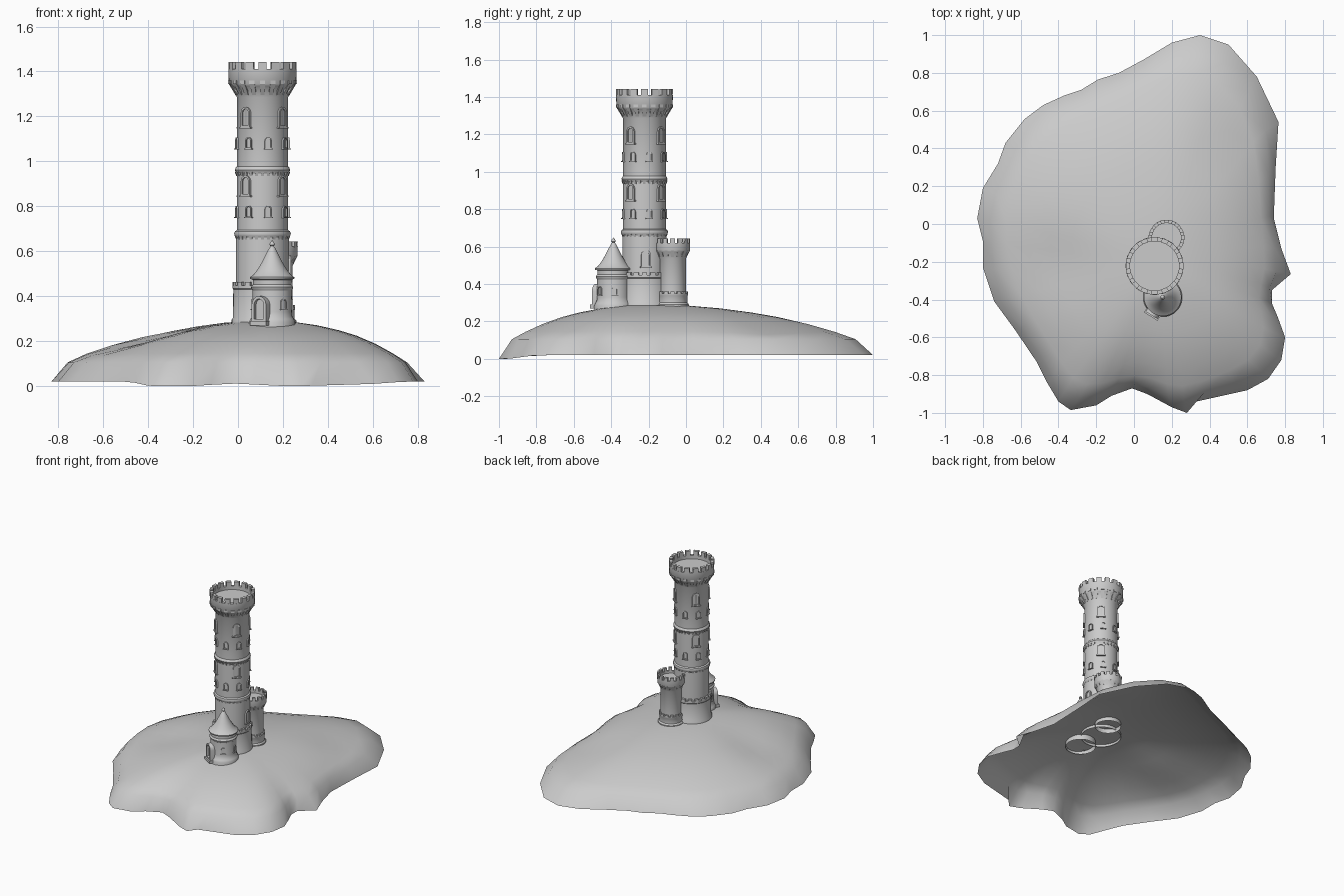
import bpy, bmesh
from math import cos, sin, pi, radians, exp, hypot
from mathutils import Matrix, Vector

if "Cube" in bpy.data.objects:
    bpy.data.objects.remove(bpy.data.objects["Cube"])


def finish(bm, name, angle=35, recalc=True):
    if recalc:
        bmesh.ops.recalc_face_normals(bm, faces=bm.faces)
    me = bpy.data.meshes.new(name)
    bm.to_mesh(me)
    bm.free()
    ob = bpy.data.objects.new(name, me)
    bpy.context.collection.objects.link(ob)
    bpy.ops.object.select_all(action='DESELECT')
    ob.select_set(True)
    bpy.context.view_layer.objects.active = ob
    bpy.ops.object.shade_smooth_by_angle(angle=radians(angle))
    return ob


def bridge(bm, a, b):
    n = len(a)
    for i in range(n):
        bm.faces.new((a[i], a[(i + 1) % n], b[(i + 1) % n], b[i]))


def lathe(name, c, prof, n=48):
    """Revolve (radius, z) points; a zero radius closes the end."""
    bm = bmesh.new()
    prev = None
    for r, z in prof:
        if r == 0:
            tip = bm.verts.new((c[0], c[1], z))
            for i in range(n):
                bm.faces.new((prev[i], prev[(i + 1) % n], tip))
            break
        ring = [bm.verts.new((c[0] + r * cos(2 * pi * i / n), c[1] + r * sin(2 * pi * i / n), z))
                for i in range(n)]
        if prev:
            bridge(bm, prev, ring)
        prev = ring
    return finish(bm, name)


def blocks(name, c, n, z0, z1, rin, rout0, rout1, fill=0.6, offset=0.0):
    """Ring of n wedge blocks; outer radius goes from rout0 (bottom) to rout1 (top)."""
    bm = bmesh.new()
    half = pi / n * fill
    for k in range(n):
        a = 2 * pi * k / n + offset
        rings = []
        for z, ro in ((z0, rout0), (z1, rout1)):
            rings.append([bm.verts.new((c[0] + r * cos(a + t), c[1] + r * sin(a + t), z))
                          for r, t in ((rin, -half), (ro, -half), (ro, half), (rin, half))])
        bridge(bm, rings[0], rings[1])
        bm.faces.new(rings[0])
        bm.faces.new(rings[1])
    return finish(bm, name)


def arch(w, h, n=8):
    pts = [(-w / 2, 0), (w / 2, 0)]
    return pts + [(w / 2 * cos(pi * i / n), h - w / 2 + w / 2 * sin(pi * i / n)) for i in range(n + 1)]


def windows(name, c, r, z, w, h, angles, out=0.008, sill=True):
    """Arched frames with a sunken panel and a sill, placed around a wall."""
    bm = bmesh.new()
    t = w * 0.17
    for deg in angles:
        a = radians(deg)
        m = Matrix.Translation((c[0], c[1], z)) @ Matrix.Rotation(a, 4, 'Z')

        def ring(pts, x, dz=0):
            return [bm.verts.new(m @ Vector((x, y, q + dz))) for y, q in pts]
        big, small = arch(w, h), arch(w - 2 * t, h - 2 * t)
        loops = [ring(big, r - 0.015), ring(big, r + out),
                 ring(small, r + out, t), ring(small, r + out * 0.2, t)]
        for p, q in zip(loops, loops[1:]):
            bridge(bm, p, q)
        bm.faces.new(loops[-1])
        if sill:
            s = Matrix.Translation((r, 0, 0)) @ Matrix.Diagonal((out * 3, w * 1.2, h * 0.08, 1))
            bmesh.ops.create_cube(bm, size=1, matrix=m @ s)
    return finish(bm, name)


# Island: open shell, hill profile swept over a traced shoreline
shore = [(.35, 1), (.2, .96), (.05, .87), (-.08, .8), (-.19, .765), (-.28, .71), (-.37, .68),
         (-.48, .63), (-.58, .555), (-.68, .43), (-.72, .32), (-.8, .19), (-.83, .03), (-.8, -.09),
         (-.8, -.23), (-.74, -.41), (-.63, -.56), (-.515, -.73), (-.46, -.84), (-.4, -.94),
         (-.335, -.985), (-.2, -.96), (-.12, -.91), (-.01, -.87), (.07, -.9), (.2, -.97),
         (.28, -1), (.33, -.94), (.6, -.88), (.71, -.82), (.78, -.72), (.8, -.6), (.76, -.49),
         (.73, -.42), (.73, -.35), (.83, -.265), (.78, -.13), (.74, .03), (.75, .3),
         (.765, .54), (.65, .78), (.5, .95)]
hill = [(1, .02), (.94, .105), (.86, .145), (.75, .187), (.62, .224), (.5, .248), (.35, .27), (.2, .284)]
bm = bmesh.new()
cx, cy, prev, line = .13, -.2, None, shore
for s, z in hill:
    ring = []
    for x, y in line:
        px, py = cx + (x - cx) * s, cy + (y - cy) * s
        pz = z
        if s == 1:
            pz -= .02 * max(0, min(1, (-y - .8) / .15))
        elif s < .9:
            pz -= .035 * exp(-(hypot(px + .42, py + .22) / .2) ** 2)
            pz -= .025 * exp(-(hypot(px - .5, py - .42) / .18) ** 2)
        ring.append(bm.verts.new((px, py, pz)))
    if prev:
        bridge(bm, prev, ring)
    prev = ring
    n = len(line)
    line = [tuple((line[i - 1][k] + 2 * line[i][k] + line[(i + 1) % n][k]) / 4 for k in (0, 1))
            for i in range(n)]
tip = bm.verts.new((cx, cy, .29))
for i in range(len(prev)):
    bm.faces.new((prev[i], prev[(i + 1) % len(prev)], tip))
finish(bm, "island", 60)

# Main tower
M = (.109, -.222)
lathe("main_tower", M, [
    (.137, .265), (.137, .295), (.131, .305), (.13, .43), (.134, .435), (.134, .448), (.118, .448),
    (.118, .66), (.123, .667), (.126, .677), (.123, .688), (.114, .694),
    (.114, .945), (.119, .952), (.123, .962), (.119, .972), (.114, .978),
    (.114, 1.285), (.12, 1.295), (.124, 1.315), (.143, 1.335), (.15, 1.345), (.152, 1.41),
    (.13, 1.41), (.13, 1.385), (0, 1.385)])
blocks("main_base_merlons", M, 18, .445, .462, .116, .134, .134)
blocks("main_merlons", M, 16, 1.405, 1.442, .13, .152, .153, .62)
blocks("main_corbels", M, 20, 1.295, 1.345, .11, .121, .151, .5)
blocks("main_parapet_ribs", M, 20, 1.345, 1.36, .14, .154, .154, .5)
for i, z in enumerate((.65, .935)):
    blocks(f"main_dentils_{i}", M, 28, z, z + .018, .11, .117, .124, .5)
for i, z in enumerate((.75, 1.055)):
    windows(f"small_windows_{i}", M, .113, z, .032, .052, [-77 + 45 * k for k in range(8)])
for i, z in enumerate((.845, 1.15)):
    windows(f"large_windows_{i}", M, .112, z, .052, .092, [-40 + 90 * k for k in range(4)])
windows("low_window", M, .117, .49, .052, .092, [4])

# Side turret with battlements
S = (.172, -.072)
lathe("side_turret", S, [
    (.088, .255), (.088, .29), (.08, .3), (.079, .335), (.082, .34), (.082, .35), (.071, .35),
    (.071, .535), (.077, .545), (.079, .558), (.09, .572), (.093, .58), (.094, .62),
    (.077, .62), (.077, .603), (0, .603)], 40)
blocks("side_base_merlons", S, 14, .348, .361, .069, .082, .082)
blocks("side_merlons", S, 14, .617, .644, .077, .094, .095)
blocks("side_corbels", S, 16, .545, .58, .068, .077, .094, .5)

# Entrance turret with concave cone roof
C = (.152, -.388)
lathe("entrance_turret", C, [
    (.103, .245), (.103, .285), (.097, .298), (.09, .308), (.087, .33), (.087, .425), (.092, .432),
    (.094, .44), (.089, .448), (.086, .452), (.086, .472), (.092, .478), (.07, .485)], 40)
lathe("cone_roof", C, [
    (.08, .473), (.098, .476), (.099, .484), (.084, .495), (.066, .517), (.048, .547),
    (.03, .582), (.014, .613), (.007, .622), (.012, .628), (.01, .636), (.005, .642), (0, .65)], 40)
windows("entrance_small_windows", C, .086, .34, .03, .048, [-55, 5, 185], .006)
windows("entrance_door", C, .09, .285, .075, .115, [238], .022, False)
bm = bmesh.new()
bmesh.ops.create_cube(bm, size=1, matrix=Matrix.Translation((C[0], C[1], .28))
                      @ Matrix.Rotation(radians(238), 4, 'Z')
                      @ Matrix.Translation((.1, 0, 0)) @ Matrix.Diagonal((.04, .085, .02, 1)))
finish(bm, "door_step")
